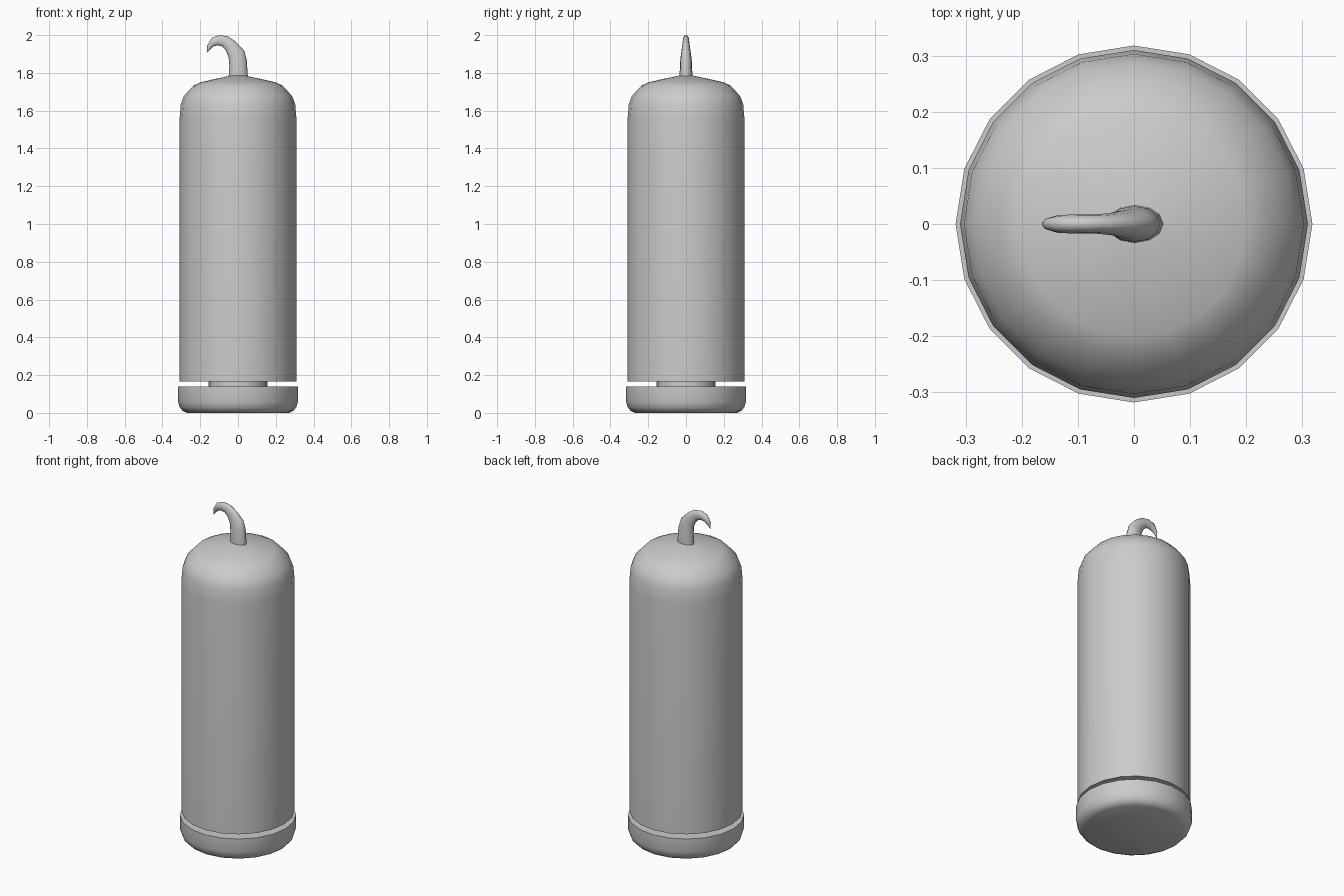
import bpy, bmesh, math

if "Cube" in bpy.data.objects:
    bpy.data.objects.remove(bpy.data.objects["Cube"])

def finish(name, bm, angle=50):
    bmesh.ops.recalc_face_normals(bm, faces=bm.faces[:])
    me = bpy.data.meshes.new(name)
    bm.to_mesh(me)
    bm.free()
    ob = bpy.data.objects.new(name, me)
    bpy.context.collection.objects.link(ob)
    bpy.ops.object.select_all(action='DESELECT')
    ob.select_set(True)
    bpy.context.view_layer.objects.active = ob
    bpy.ops.object.shade_smooth_by_angle(angle=math.radians(angle))
    return ob

def loft(name, rings):
    """Bridge successive rings of points and cap both ends."""
    bm = bmesh.new()
    vs = [[bm.verts.new(p) for p in r] for r in rings]
    n = len(vs[0])
    for a, b in zip(vs, vs[1:]):
        for i in range(n):
            j = (i + 1) % n
            bm.faces.new((a[i], a[j], b[j], b[i]))
    bm.faces.new(vs[0])
    bm.faces.new(vs[-1])
    return finish(name, bm)

def lathe(name, profile, n=20):
    ang = [2 * math.pi * i / n for i in range(n)]
    return loft(name, [[(r * math.cos(a), r * math.sin(a), z) for a in ang]
                       for r, z in profile])

# Rounded foot, narrow neck, tall domed body
lathe("base", [(.27, 0), (.292, .01), (.308, .028), (.318, .06), (.318, .14)])
lathe("neck", [(.155, .13), (.155, .175)])
lathe("body", [(.31, .165), (.31, 1.55), (.303, 1.635), (.288, 1.675), (.262, 1.705),
               (.235, 1.733), (.2, 1.75), (.12, 1.768), (.04, 1.785)])

# Curled stem: outer (x, z), inner (x, z), half depth in y
sections = [
    ((.053, 1.77), (-.05, 1.77), .034),
    ((.046, 1.87), (-.046, 1.84), .032),
    ((.032, 1.92), (-.05, 1.885), .026),
    ((-.012, 1.965), (-.065, 1.92), .02),
    ((-.055, 1.994), (-.083, 1.94), .017),
    ((-.1, 2.0), (-.107, 1.946), .017),
    ((-.14, 1.985), (-.13, 1.94), .016),
    ((-.163, 1.945), (-.147, 1.925), .01),
    ((-.164, 1.908), (-.162, 1.908), .001),
]
rings = []
for (ox, oz), (ix, iz), w in sections:
    ring = []
    for k in range(12):
        a = 2 * math.pi * k / 12
        t = (1 + math.cos(a)) / 2
        ring.append((ix + (ox - ix) * t, w * math.sin(a), iz + (oz - iz) * t))
    rings.append(ring)
loft("curled_stem", rings)
